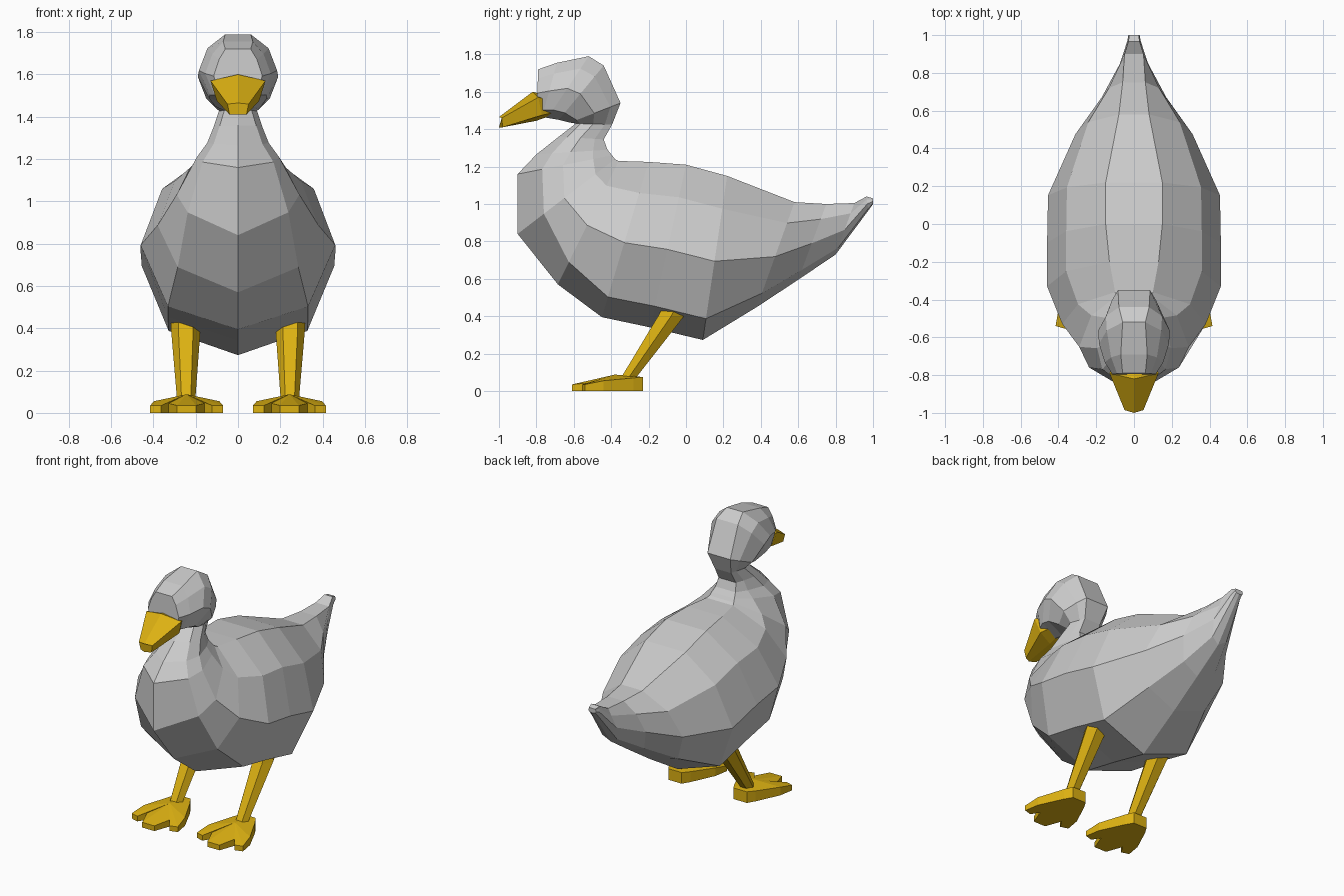
import bpy
import bmesh
import math
from mathutils import Vector

if "Cube" in bpy.data.objects:
    bpy.data.objects.remove(bpy.data.objects["Cube"], do_unlink=True)


def make_material(name, rgb):
    mat = bpy.data.materials.new(name)
    mat.use_nodes = True
    mat.diffuse_color = (*rgb, 1)
    bsdf = mat.node_tree.nodes["Principled BSDF"]
    bsdf.inputs["Base Color"].default_value = (*rgb, 1)
    bsdf.inputs["Roughness"].default_value = 0.8
    return mat


grey = make_material("feather grey", (0.60, 0.60, 0.60))
yellow = make_material("beak yellow", (0.72, 0.44, 0.006))


def finish(bm, name, mat):
    bmesh.ops.recalc_face_normals(bm, faces=bm.faces)
    mesh = bpy.data.meshes.new(name)
    bm.to_mesh(mesh)
    bm.free()
    mesh.materials.append(mat)
    obj = bpy.data.objects.new(name, mesh)
    bpy.context.collection.objects.link(obj)
    return obj


def mirrored(half):
    """Close a half outline by repeating it on the -x side."""
    return half + [(-x, y, z) for x, y, z in reversed(half) if x > 0]


def loft(name, rings, mat):
    """Skin a row of equal rings and cap both ends."""
    bm = bmesh.new()
    loops = [[bm.verts.new(p) for p in ring] for ring in rings]
    for a, b in zip(loops, loops[1:]):
        for i in range(len(a)):
            j = (i + 1) % len(a)
            bm.faces.new((a[i], a[j], b[j], b[i]))
    bm.faces.new(loops[0])
    bm.faces.new(loops[-1])
    return finish(bm, name, mat)


def body_ring(back, front, width, strip, low=0.87, low_width=0.72):
    """Faceted section from the back line to the belly line (y, z points)."""
    half = []
    for x, f in ((strip, 0), (max(width * 0.78, strip), 0.2), (width, 0.52),
                 (width * low_width, low), (0, 1)):
        p = Vector(back).lerp(Vector(front), f)
        half.append((x, p.x, p.y))
    return mirrored(half)


# Body, neck and head: one skin from tail tip to face
sections = [
    ((1.00, 1.03), (1.00, 1.00), 0.03, 0.025),
    ((0.965, 1.04), (0.975, 0.965), 0.035, 0.03),
    ((0.90, 1.005), (0.80, 0.73), 0.075, 0.05),
    ((0.75, 1.00), (0.60, 0.595), 0.17, 0.06),
    ((0.58, 1.01), (0.38, 0.45), 0.31, 0.08),
    ((0.22, 1.15), (0.09, 0.273), 0.455, 0.15),
    ((0.00, 1.21), (-0.19, 0.34), 0.46, 0.15),
    ((-0.20, 1.225), (-0.45, 0.395), 0.46, 0.13),
    # Breast
    ((-0.36, 1.23), (-0.685, 0.57), 0.38, 0.10, 0.82, 0.75),
    ((-0.38, 1.24), (-0.90, 0.84), 0.29, 0.09, 0.73, 0.82),
    ((-0.395, 1.26), (-0.90, 1.16), 0.195, 0.085, 0.74, 0.86),
    # Neck
    ((-0.42, 1.29), (-0.80, 1.265), 0.145, 0.075, 0.78, 0.8),
    ((-0.44, 1.345), (-0.68, 1.36), 0.115, 0.065, 0.82, 0.75),
    ((-0.395, 1.425), (-0.59, 1.43), 0.09, 0.06),
    # Head
    ((-0.35, 1.54), (-0.62, 1.435), 0.15, 0.085),
    ((-0.44, 1.74), (-0.68, 1.45), 0.19, 0.08),
    ((-0.52, 1.79), (-0.74, 1.46), 0.185, 0.06),
    ((-0.69, 1.755), (-0.77, 1.465), 0.155, 0.07),
    ((-0.79, 1.72), (-0.80, 1.475), 0.115, 0.06),
]
loft("body", [body_ring(*s) for s in sections], grey)

# Beak: wide base narrowing to a blunt tip
beak_halves = [
    [(0, -0.70, 1.57), (0.09, -0.70, 1.55), (0.07, -0.70, 1.49), (0, -0.70, 1.48)],
    [(0, -0.82, 1.60), (0.13, -0.79, 1.57), (0.10, -0.77, 1.475), (0, -0.80, 1.445)],
    [(0, -1.00, 1.465), (0.05, -0.985, 1.46), (0.04, -0.98, 1.41), (0, -1.00, 1.41)],
]
loft("beak", [mirrored(h) for h in beak_halves], yellow)


# Legs: six-sided tapered shafts leaning forward
def leg_ring(x, y, z, rx, ry):
    return [(x + rx * math.cos(math.radians(60 * i)),
             y + ry * math.sin(math.radians(60 * i)), z) for i in range(6)]


# Webbed foot half outline: sideways offset, y, top height
foot_half = [(0.05, -0.23, 0.075), (0.08, -0.28, 0.07), (0.155, -0.44, 0.055),
             (0.172, -0.54, 0.035), (0.12, -0.555, 0.035),
             (0.085, -0.50, 0.045), (0.045, -0.61, 0.035)]


def make_foot(name, cx):
    outline = mirrored(foot_half)
    bm = bmesh.new()
    low = [bm.verts.new((cx + x, y, 0)) for x, y, z in outline]
    top = [bm.verts.new((cx + x, y, z)) for x, y, z in outline]
    peak = bm.verts.new((cx, -0.38, 0.088))
    bm.faces.new(low)
    for i in range(len(outline)):
        j = (i + 1) % len(outline)
        bm.faces.new((low[i], low[j], top[j], top[i]))
        bm.faces.new((top[i], top[j], peak))
    finish(bm, name, yellow)


for side, s in (("left", 1), ("right", -1)):
    loft(side + "_leg", [leg_ring(s * 0.245, -0.315, 0.06, 0.043, 0.045),
                         leg_ring(s * 0.247, -0.08, 0.40, 0.07, 0.08),
                         leg_ring(s * 0.247, -0.03, 0.50, 0.07, 0.08)], yellow)
    make_foot(side + "_foot", s * 0.243)
